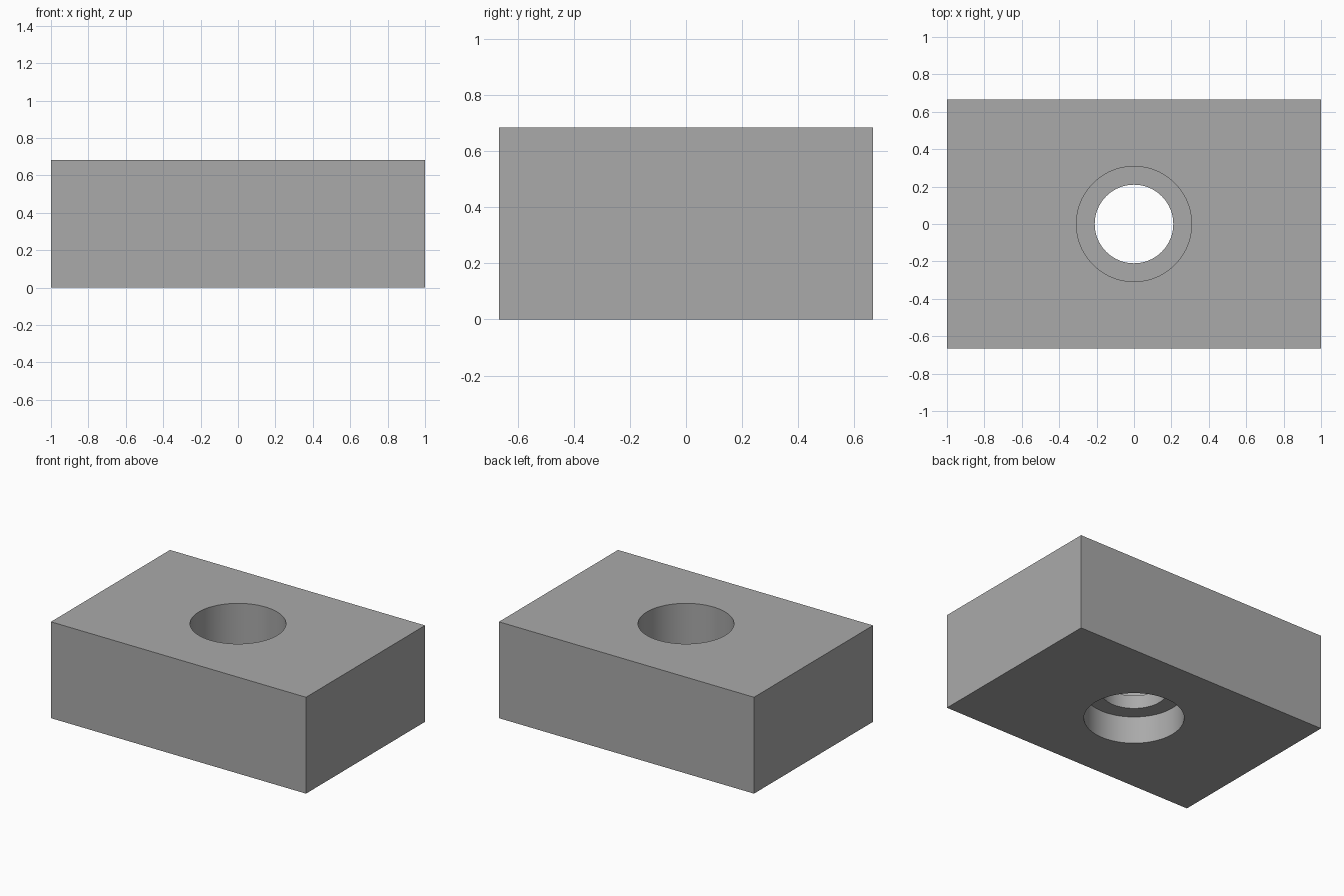
import bpy
import math

cube = bpy.data.objects.get("Cube")
if cube:
    bpy.data.objects.remove(cube, do_unlink=True)

LENGTH, WIDTH, HEIGHT = 2.0, 1.333, 0.683
BORE_R, TOP_R, BOTTOM_R = 0.21, 0.308, 0.32
LEDGE_LOW, LEDGE_HIGH = 0.193, 0.287
MARGIN = 0.1

# Plain grey
grey = bpy.data.materials.new("plain_grey")
grey.use_nodes = True
colour = (0.4, 0.4, 0.4, 1.0)
grey.diffuse_color = colour
grey.node_tree.nodes["Principled BSDF"].inputs["Base Color"].default_value = colour

# Rectangular block
bpy.ops.mesh.primitive_cube_add(size=1, location=(0, 0, HEIGHT / 2))
block = bpy.context.object
block.name = "block"
block.scale = (LENGTH, WIDTH, HEIGHT)
bpy.ops.object.transform_apply(location=True, rotation=False, scale=True)
block.data.materials.append(grey)


def drill(name, radius, bottom, top):
    """Cut a round vertical hole through the block between two heights."""
    bpy.ops.mesh.primitive_cylinder_add(
        vertices=96, radius=radius, depth=top - bottom,
        location=(0, 0, (top + bottom) / 2))
    cutter = bpy.context.object
    cutter.name = name
    cutter.hide_render = True
    cutter.data.materials.append(grey)
    bpy.context.view_layer.objects.active = block
    cut = block.modifiers.new(name, 'BOOLEAN')
    cut.operation = 'DIFFERENCE'
    cut.solver = 'EXACT'
    cut.object = cutter
    bpy.ops.object.modifier_apply(modifier=name)
    bpy.data.objects.remove(cutter, do_unlink=True)


# Through bore with a wide recess at each end
drill("through_bore", BORE_R, -MARGIN, HEIGHT + MARGIN)
drill("bottom_recess", BOTTOM_R, -MARGIN, LEDGE_LOW)
drill("top_recess", TOP_R, LEDGE_HIGH, HEIGHT + MARGIN)

# Smooth hole walls, crisp edges
bpy.ops.object.select_all(action='DESELECT')
block.select_set(True)
bpy.context.view_layer.objects.active = block
bpy.ops.object.shade_smooth_by_angle(angle=math.radians(30))
